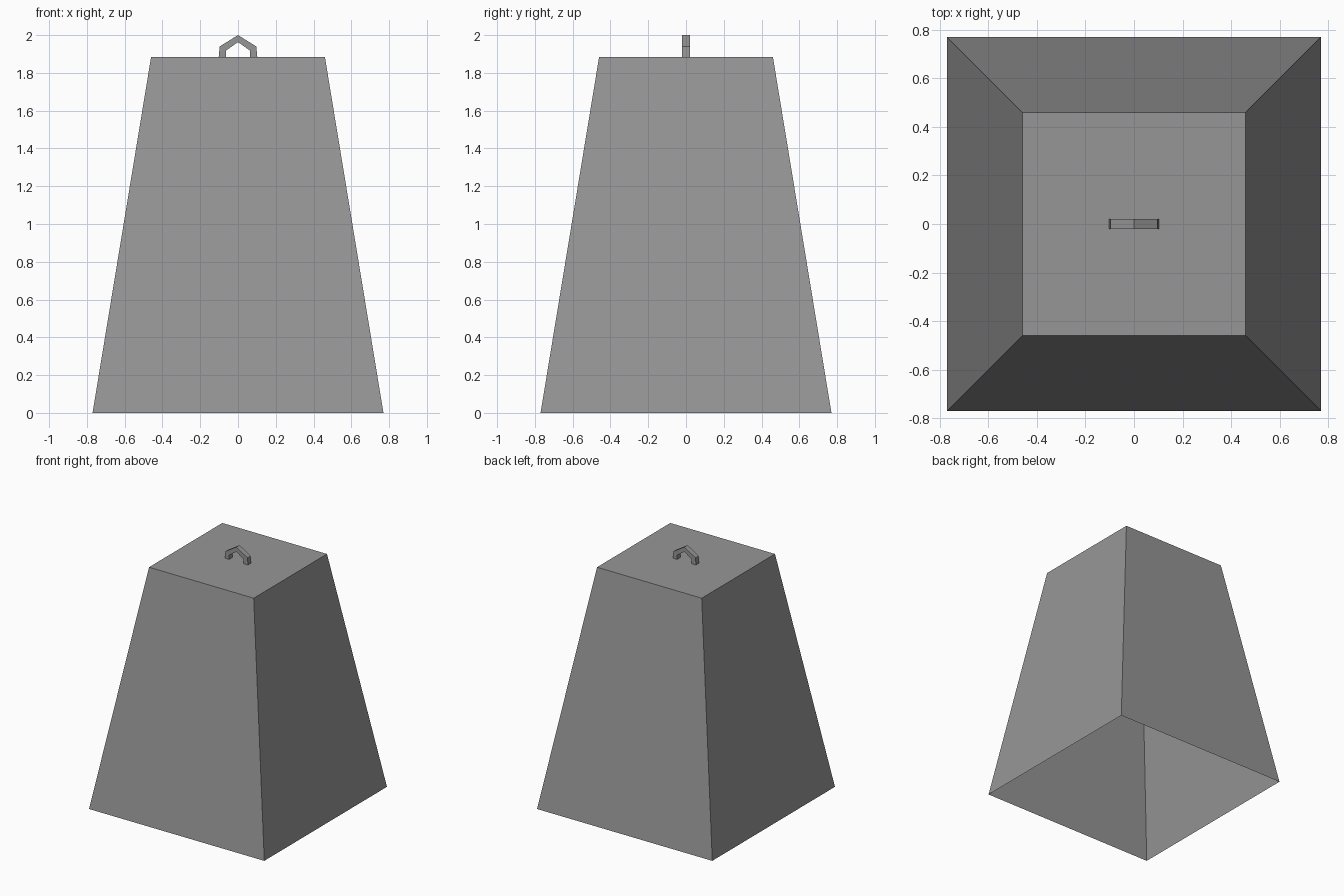
import bpy, bmesh, math
from mathutils import Matrix

if "Cube" in bpy.data.objects:
    bpy.data.objects.remove(bpy.data.objects["Cube"])

grey = bpy.data.materials.new("grey metal")
grey.diffuse_color = (0.31, 0.305, 0.31, 1)
grey.use_nodes = True
grey.node_tree.nodes["Principled BSDF"].inputs["Base Color"].default_value = grey.diffuse_color

BASE, TOP, HEIGHT = 0.77, 0.46, 1.885   # half widths and height


def add_object(name, bm):
    mesh = bpy.data.meshes.new(name)
    bm.to_mesh(mesh)
    bm.free()
    mesh.materials.append(grey)
    obj = bpy.data.objects.new(name, mesh)
    bpy.context.collection.objects.link(obj)
    return obj


# Tapered square cover, hollow and open underneath
bm = bmesh.new()
r = math.sqrt(2)
bmesh.ops.create_cone(bm, cap_ends=True, segments=4, radius1=BASE * r,
                      radius2=TOP * r, depth=HEIGHT,
                      matrix=Matrix.Translation((0, 0, HEIGHT / 2))
                      @ Matrix.Rotation(math.pi / 4, 4, 'Z'))
bm.normal_update()
bottom = [f for f in bm.faces if f.normal.z < -0.9]
bmesh.ops.delete(bm, geom=bottom, context='FACES_ONLY')
add_object("tapered_cover", bm)

# Peaked carrying handle: outer and inner outlines, mirrored in x
outer = [(-0.102, HEIGHT), (-0.097, 1.94), (0, 2.0)]
inner = [(-0.064, HEIGHT), (-0.064, 1.918), (0, 1.963)]
outer += [(-x, z) for x, z in reversed(outer[:-1])]
inner += [(-x, z) for x, z in reversed(inner[:-1])]

bm = bmesh.new()
rings = [[bm.verts.new((x, y, z)) for (x, z), y in
          ((o, -0.02), (o, 0.02), (i, 0.02), (i, -0.02))]
         for o, i in zip(outer, inner)]
for a, b in zip(rings, rings[1:]):
    for k in range(4):
        n = (k + 1) % 4
        bm.faces.new((a[k], a[n], b[n], b[k]))
bm.faces.new(rings[0])
bm.faces.new(rings[-1])
bmesh.ops.recalc_face_normals(bm, faces=bm.faces)
add_object("handle", bm)
